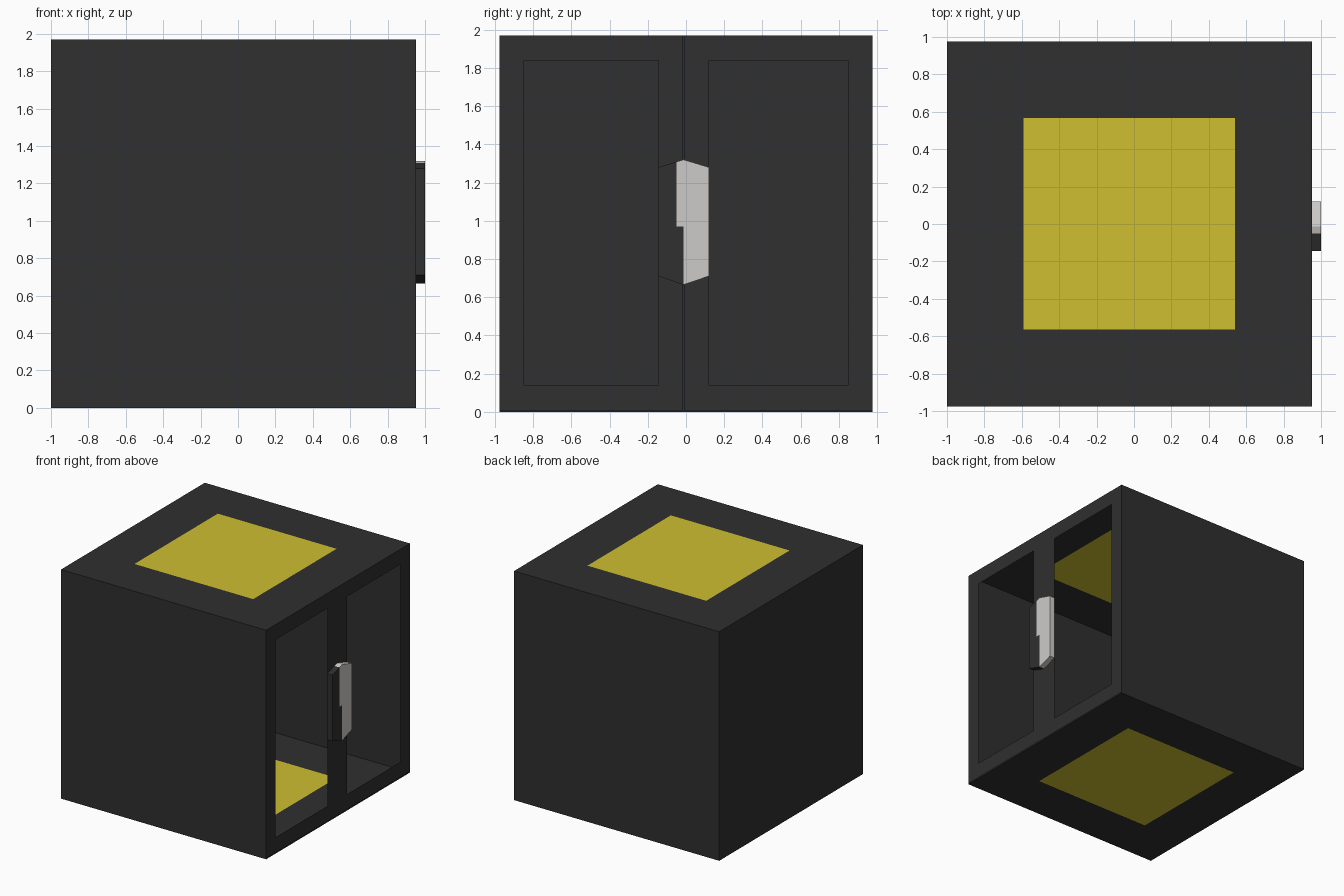
import bpy, bmesh
from mathutils import Vector

if "Cube" in bpy.data.objects:
    bpy.data.objects.remove(bpy.data.objects["Cube"])

X0, X1, Y, H = -1.0, 0.952, 0.977, 1.97
SEAM = -0.013


def material(name, rgb):
    m = bpy.data.materials.new(name)
    m.diffuse_color = (*rgb, 1)
    m.use_nodes = True
    m.node_tree.nodes["Principled BSDF"].inputs["Base Color"].default_value = m.diffuse_color
    return m


DARK = material("charcoal", (0.029, 0.029, 0.029))
YELLOW = material("yellow", (0.62, 0.52, 0.03))
LIGHT = material("pale grey", (0.61, 0.60, 0.585))


def finish(name, bm, mats):
    me = bpy.data.meshes.new(name)
    bm.to_mesh(me)
    bm.free()
    for m in mats:
        me.materials.append(m)
    ob = bpy.data.objects.new(name, me)
    bpy.context.collection.objects.link(ob)
    return ob


def grid(bm, us, vs, place, skip_centre=False):
    """Sheet of quads; place(u, v) maps to space, v lists may vary per column."""
    cols = [[bm.verts.new(place(u, v)) for v in (vs(u) if callable(vs) else vs)] for u in us]
    for i in range(len(cols) - 1):
        for j in range(len(cols[0]) - 1):
            if not (skip_centre and i == 1 and j == 1):
                bm.faces.new((cols[i][j], cols[i + 1][j], cols[i + 1][j + 1], cols[i][j + 1]))


def panel(name, us, vs, place, skip_centre=False):
    """Thin outer panel facing away from the box centre; a 3x3 grid gets a yellow middle."""
    bm = bmesh.new()
    grid(bm, us, vs, place, skip_centre)
    bm.faces.ensure_lookup_table()
    if len(bm.faces) == 9:
        bm.faces[4].material_index = 1
    bm.normal_update()
    f = bm.faces[0]
    if f.normal.dot(f.calc_center_median() - Vector((0, 0, H / 2))) < 0:
        bmesh.ops.reverse_faces(bm, faces=bm.faces[:])
    finish(name, bm, [DARK, YELLOW])


# plain walls
panel("front_wall", (X0, X1), (0, H), lambda u, v: (u, -Y, v))
panel("back_wall", (X0, X1), (0, H), lambda u, v: (u, Y, v))
panel("left_wall", (-Y, Y), (0, H), lambda u, v: (X0, u, v))

# top and bottom with yellow squares
for name, z in (("top", H), ("bottom", 0)):
    panel(name, (X0, -0.59, 0.54, X1), (-Y, -0.565, 0.568, Y),
          lambda u, v, z=z: (u, v, z))

# two open-framed doors on the right side
for name, ys in (("door_near", (-Y, -0.848, -0.145, SEAM - 0.002)),
                 ("door_far", (SEAM + 0.002, 0.12, 0.848, Y))):
    panel(name, ys, (0.008, 0.14, 1.84, H), lambda u, v: (X1, u, v), skip_centre=True)


# two-tone latch plate across the seam
def latch_heights(y):
    t = (y + 0.145) / (SEAM + 0.145) if y < SEAM else (0.12 - y) / (0.12 - SEAM)
    return 0.71 - 0.045 * t, 0.97, 1.28 + 0.04 * t


bm = bmesh.new()
grid(bm, (-0.145, -0.05, SEAM, 0.12), latch_heights, lambda u, v: (X1, u, v))
out = bmesh.ops.extrude_face_region(bm, geom=bm.faces[:], use_keep_orig=True)
bmesh.ops.translate(bm, vec=(1 - X1, 0, 0),
                    verts=[g for g in out["geom"] if isinstance(g, bmesh.types.BMVert)])
bmesh.ops.recalc_face_normals(bm, faces=bm.faces[:])
for f in bm.faces:
    c = f.calc_center_median()
    f.material_index = int(c.y > SEAM or (c.y > -0.049 and c.z > 0.97))
finish("latch", bm, [DARK, LIGHT])
